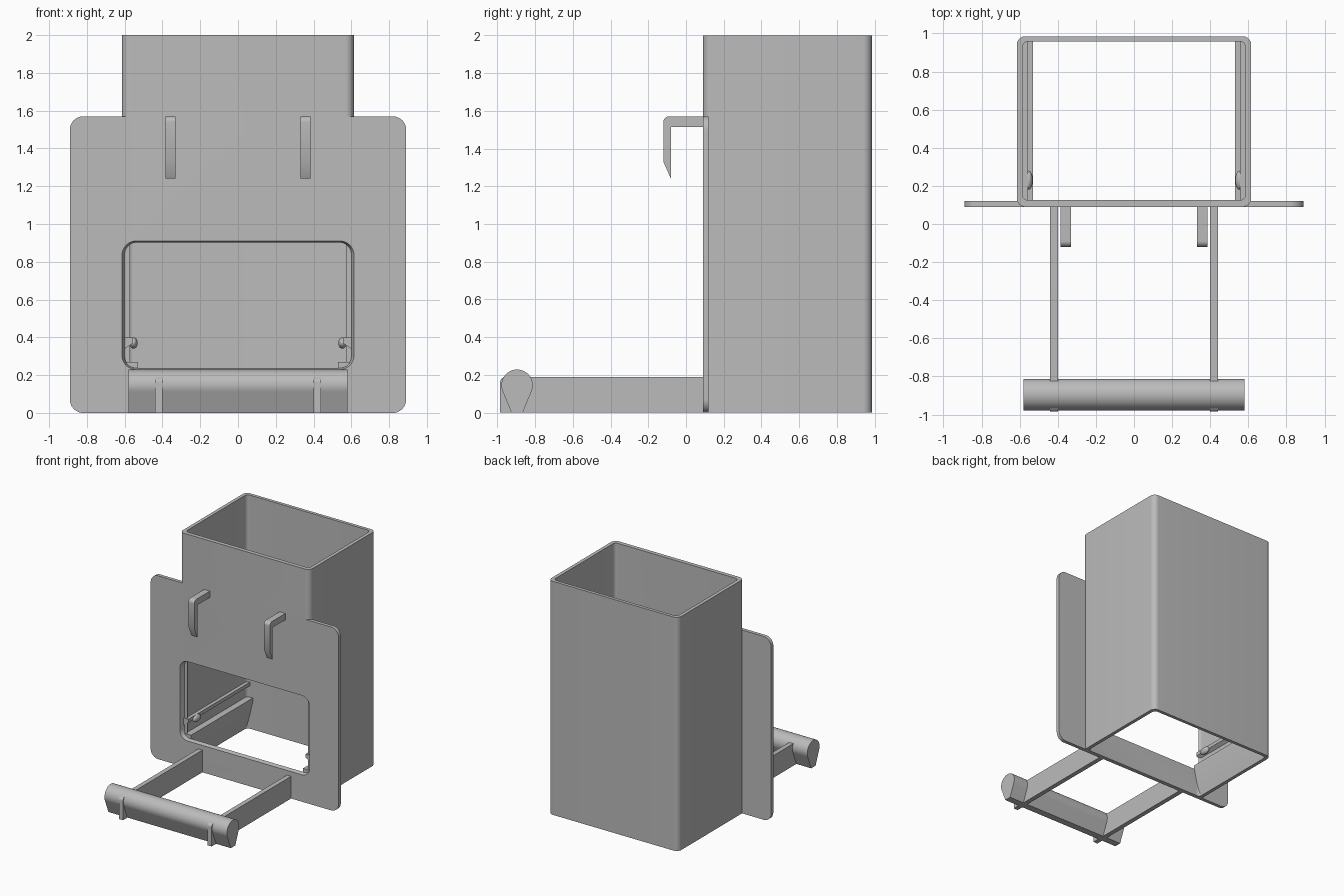
import bpy, bmesh, math
from mathutils import Vector

cube = bpy.data.objects.get("Cube")
if cube:
    bpy.data.objects.remove(cube, do_unlink=True)

grey = bpy.data.materials.new("plain grey")
grey.use_nodes = True
COLOUR = (0.5, 0.5, 0.5, 1)
grey.diffuse_color = COLOUR
grey.node_tree.nodes["Principled BSDF"].inputs["Base Color"].default_value = COLOUR

PLACE = {
    "x": lambda a, b, d: (d, a, b),
    "y": lambda a, b, d: (a, d, b),
    "z": lambda a, b, d: (a, b, d),
}


def rounded(corners, steps=8):
    """Outline from (a, b, radius) corners, with arcs where the radius is not zero."""
    out = []
    for i, (a, b, r) in enumerate(corners):
        p = Vector((a, b))
        if r == 0:
            out.append(p)
            continue
        u = (Vector(corners[i - 1][:2]) - p).normalized()
        v = (Vector(corners[(i + 1) % len(corners)][:2]) - p).normalized()
        half = math.acos(u.dot(v)) / 2
        centre = p + (u + v).normalized() * r / math.sin(half)
        s = p + u * r / math.tan(half) - centre
        e = p + v * r / math.tan(half) - centre
        for k in range(steps + 1):
            t = k / steps
            out.append(centre + (s * (1 - t) + e * t).normalized() * r)
    return out


def rectangle(a0, a1, b0, b1, r):
    return rounded([(a0, b0, r), (a1, b0, r), (a1, b1, r), (a0, b1, r)])


def loft(name, axis, sections, ring=False):
    """Skin a list of (outline, depth) sections; a ring joins last to first."""
    bm = bmesh.new()
    loops = [[bm.verts.new(PLACE[axis](p[0], p[1], d)) for p in pts]
             for pts, d in sections]
    n = len(loops[0])
    pairs = list(zip(loops, loops[1:]))
    if ring:
        pairs.append((loops[-1], loops[0]))
    else:
        bm.faces.new(loops[0])
        bm.faces.new(loops[-1])
    for lo, hi in pairs:
        for i in range(n):
            j = (i + 1) % n
            bm.faces.new((lo[i], lo[j], hi[j], hi[i]))
    bmesh.ops.recalc_face_normals(bm, faces=bm.faces)
    mesh = bpy.data.meshes.new(name)
    bm.to_mesh(mesh)
    bm.free()
    mesh.materials.append(grey)
    ob = bpy.data.objects.new(name, mesh)
    bpy.context.collection.objects.link(ob)
    return ob


def select(ob):
    bpy.ops.object.select_all(action="DESELECT")
    ob.select_set(True)
    bpy.context.view_layer.objects.active = ob


def extrude(name, axis, outline, d0, d1):
    return loft(name, axis, [(outline, d0), (outline, d1)])


# Open tube with rounded vertical corners
outer = rectangle(-0.615, 0.615, 0.09, 0.985, 0.045)
inner = rectangle(-0.585, 0.585, 0.125, 0.957, 0.03)
tube = loft("hopper_tube", "z", [(outer, 0), (outer, 2), (inner, 2), (inner, 0)], ring=True)

# Wide front plate
plate = extrude("front_plate", "y", rectangle(-0.89, 0.89, 0, 1.57, 0.07), 0.09, 0.12)

# Window with a slightly tapered edge, cut through plate and tube
cutter = loft("window_cutter", "y", [
    (rectangle(-0.617, 0.617, 0.228, 0.912, 0.075), 0.08),
    (rectangle(-0.6, 0.6, 0.24, 0.9, 0.06), 0.13)])
cutter.hide_render = True
for ob in (tube, plate):
    mod = ob.modifiers.new("window", "BOOLEAN")
    mod.operation = "DIFFERENCE"
    mod.solver = "EXACT"
    mod.object = cutter
    select(ob)
    bpy.ops.object.modifier_apply(modifier="window")
bpy.data.objects.remove(cutter, do_unlink=True)

# Handle bar with a teardrop section
arc = [math.radians(-25 + 230 * k / 32) for k in range(33)]
drop = [(-0.895 + 0.083 * math.cos(t), 0.146 + 0.083 * math.sin(t)) for t in arc]
drop += [(-0.925, 0), (-0.865, 0)]
extrude("handle_bar", "x", drop, -0.58, 0.58)

hook = rounded([(0.1, 1.57, 0), (-0.12, 1.57, 0.03), (-0.12, 1.33, 0),
                (-0.08, 1.24, 0), (-0.08, 1.515, 0), (0.1, 1.515, 0)])
arm = rounded([(-0.985, 0, 0), (0.1, 0, 0), (0.1, 0.19, 0), (-0.985, 0.19, 0.03)])

for side, s in (("left", 1), ("right", -1)):
    # Arm and hook on the front
    extrude(side + "_arm", "x", arm, s * 0.4, s * 0.44)
    extrude(side + "_hook", "x", hook, s * 0.33, s * 0.385)
    # Guide rails inside the tube: a tapered lower ledge and a small upper rail
    ledge = [(s * 0.6, 0), (s * 0.585, 0), (s * 0.53, 0.24), (s * 0.53, 0.27), (s * 0.6, 0.27)]
    extrude(side + "_lower_ledge", "y", ledge, 0.122, 0.965)
    rail = [(s * 0.6, 0.34), (s * 0.555, 0.37), (s * 0.555, 0.4), (s * 0.6, 0.4)]
    extrude(side + "_upper_rail", "y", rail, 0.122, 0.965)
    # Rounded stop on the upper rail
    bpy.ops.mesh.primitive_uv_sphere_add(segments=20, ring_count=12, radius=1,
                                         location=(s * 0.553, 0.23, 0.37))
    stop = bpy.context.object
    stop.name = side + "_rail_stop"
    stop.scale = (0.022, 0.05, 0.03)
    stop.data.materials.append(grey)

for ob in [o for o in bpy.context.scene.objects if o.type == "MESH"]:
    select(ob)
    bpy.ops.object.shade_smooth_by_angle(angle=math.radians(25))
